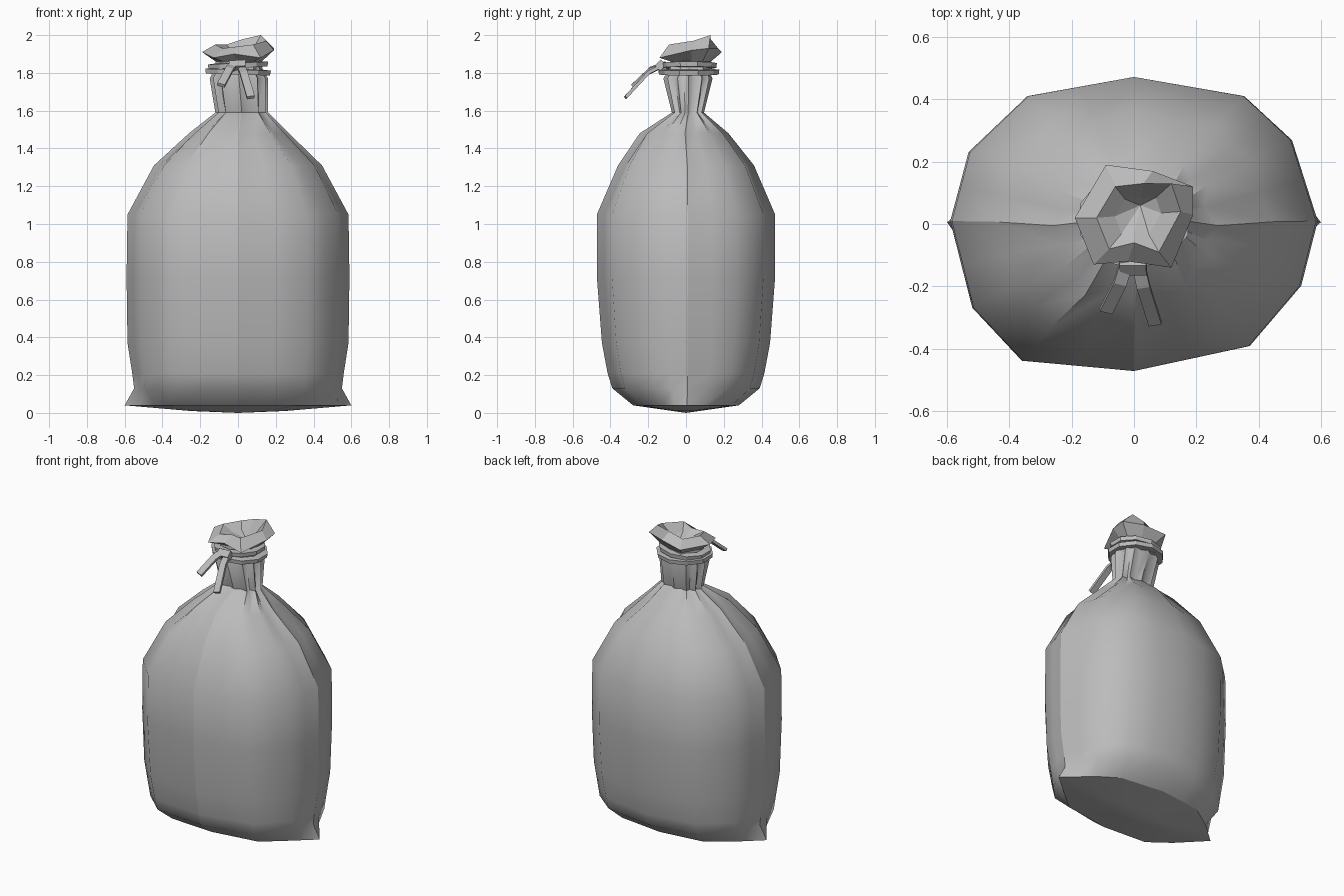
import bpy
import bmesh
import math
from mathutils import Vector, Matrix

old = bpy.data.objects.get("Cube")
if old:
    bpy.data.objects.remove(old, do_unlink=True)

# One plain grey for cloth and cord
grey = bpy.data.materials.new("plain_grey")
grey.use_nodes = True
grey.diffuse_color = (0.5, 0.5, 0.5, 1)
shader = next(n for n in grey.node_tree.nodes if n.type == "BSDF_PRINCIPLED")
shader.inputs["Base Color"].default_value = grey.diffuse_color
shader.inputs["Roughness"].default_value = 0.8


def finish(name, bm):
    bmesh.ops.recalc_face_normals(bm, faces=bm.faces)
    mesh = bpy.data.meshes.new(name)
    bm.to_mesh(mesh)
    bm.free()
    mesh.materials.append(grey)
    obj = bpy.data.objects.new(name, mesh)
    bpy.context.collection.objects.link(obj)
    return obj


def loft(name, rings, start=None, end=None):
    """Skin rings of equal length; close each end with a fan or a flat cap."""
    bm = bmesh.new()
    loops = [[bm.verts.new(p) for p in r] for r in rings]
    n = len(loops[0])
    for a, b in zip(loops, loops[1:]):
        for i in range(n):
            j = (i + 1) % n
            bm.faces.new((a[i], a[j], b[j], b[i]))
    for loop, tip in ((loops[0], start), (loops[-1], end)):
        if tip is None:
            bm.faces.new(loop)
        else:
            c = bm.verts.new(tip)
            for i in range(n):
                bm.faces.new((loop[i], loop[(i + 1) % n], c))
    return finish(name, bm)


# Sack body: uneven twelve-sided plan, with a pleat between every two corners
PLAN = [(1, 0.02), (0.86, 0.57), (0.6, 0.87), (0, 1), (-0.58, 0.87), (-0.9, 0.49),
        (-1, 0.02), (-0.88, -0.57), (-0.61, -0.93), (0, -1), (0.63, -0.83), (0.91, -0.42)]
SEAM_Z = 0.04


def sack_ring(z, rx, ry, cx=0, cy=0, pleat=0, ear=None):
    pts = [Vector((x * rx, y * ry, 0)) for x, y in PLAN]
    if ear:                                  # pulled out bottom corners
        pts[0].x, pts[6].x = ear, -ear
    out = []
    for i, p in enumerate(pts):
        mid = (p + pts[(i + 1) % len(pts)]) / 2 * (1 - pleat)
        out += [p, mid]
    return [p + Vector((cx, cy, z)) for p in out]


sack = loft("sack_body", [
    sack_ring(0.01, 0.25, 0.07),
    sack_ring(SEAM_Z, 0.5, 0.28, ear=0.6),
    sack_ring(0.13, 0.56, 0.39, ear=0.55),
    sack_ring(0.21, 0.565, 0.415, ear=0.56),
    sack_ring(0.37, 0.585, 0.445),
    sack_ring(0.72, 0.59, 0.472),
    sack_ring(1.05, 0.585, 0.472),
    sack_ring(1.31, 0.445, 0.36, pleat=0.03),
    sack_ring(1.48, 0.265, 0.235, 0.005, -0.01, pleat=0.1),
    sack_ring(1.59, 0.14, 0.085, 0.02, 0.01, pleat=0.18),
    sack_ring(1.77, 0.155, 0.13, 0.005, 0.01, pleat=0.14),
    sack_ring(1.83, 0.12, 0.1, 0, 0.015),
], start=(0, 0, 0), end=(0, 0.015, 1.83))
mesh = sack.data
mesh.shade_smooth()
mesh.set_sharp_from_angle(angle=math.radians(48))

# Crisp seams: round the bottom, down both sides and down the front
for e in mesh.edges:
    a, b = (mesh.vertices[v].co for v in e.vertices)
    bottom = abs(a.z - SEAM_Z) + abs(b.z - SEAM_Z) < 0.001
    upright = abs(a.z - b.z) > 0.05 and min(a.z, b.z) > 0.03
    side = upright and max(abs(a.y), abs(b.y)) < 0.016 and max(abs(a.x), abs(b.x)) > 0.2
    front = upright and max(abs(a.x), abs(b.x)) < 0.03 and a.y < 0
    if bottom or side or front:
        e.use_edge_sharp = True

# Gathered mouth: crumpled cloth that folds out over the cord and dips inside
rim = [Vector(p) for p in (
    (-0.19, 0.02, 1.91), (-0.13, -0.13, 1.88), (-0.02, -0.12, 1.9), (0.12, -0.14, 1.88),
    (0.19, 0.03, 1.92), (0.19, 0.12, 1.93), (0.06, 0.17, 1.93), (-0.09, 0.19, 1.91))]
crest = [Vector(p) for p in (
    (-0.12, 0.02, 1.95), (-0.08, -0.08, 1.93), (0, -0.06, 1.94), (0.08, -0.09, 1.95),
    (0.15, 0.04, 1.97), (0.12, 0.13, 2.0), (0.03, 0.13, 1.98), (-0.06, 0.12, 1.95))]


def shrink(ring, s, z):
    return [Vector((0.01 + (p.x - 0.01) * s, 0.03 + (p.y - 0.03) * s, z)) for p in ring]


loft("gathered_mouth",
     [shrink(rim, 0.68, 1.79), shrink(rim, 0.64, 1.86), rim, crest, shrink(crest, 0.55, 1.91)],
     start=(0, 0.02, 1.79), end=(0.02, 0.06, 1.87))


# Cord: two slightly tilted turns round the neck
def cord_turn(name, z, radius, tilt):
    place = (Matrix.Translation((0, 0.015, z)) @ Matrix.Rotation(tilt, 4, "Y")
             @ Matrix.Diagonal((1.05, 0.93, 1, 1)))
    rings = []
    for i in range(10):
        a = math.tau * (i + 0.5) / 10
        rings.append([place @ Vector((math.cos(a) * (radius + u), math.sin(a) * (radius + u), v))
                      for u, v in ((-0.03, -0.014), (0.008, -0.014), (0.012, 0.012), (-0.03, 0.016))])
    bm = bmesh.new()
    loops = [[bm.verts.new(p) for p in r] for r in rings]
    for i, a in enumerate(loops):
        b = loops[(i + 1) % len(loops)]
        for k in range(4):
            m = (k + 1) % 4
            bm.faces.new((a[k], b[k], b[m], a[m]))
    finish(name, bm)


cord_turn("cord_lower_turn", 1.805, 0.162, 0.03)
cord_turn("cord_upper_turn", 1.84, 0.148, -0.05)


# Cord ends: flat strips hanging from the knot
def strip(name, path, width, thick):
    pts = [Vector(p) for p in path]
    along = (pts[-1] - pts[0]).normalized()
    side = along.cross(Vector((0, -1, 1))).normalized()
    up = side.cross(along)
    loft(name, [[p + side * width * s + up * thick * t
                 for s, t in ((-0.5, -0.5), (0.5, -0.5), (0.5, 0.5), (-0.5, 0.5))] for p in pts])


strip("cord_end_right", [(-0.02, -0.11, 1.85), (-0.045, -0.19, 1.82), (-0.09, -0.28, 1.735)], 0.042, 0.018)
strip("cord_end_left", [(0.01, -0.11, 1.845), (0.03, -0.2, 1.8), (0.068, -0.32, 1.67)], 0.042, 0.018)
strip("cord_knot", [(-0.045, -0.135, 1.835), (0.04, -0.135, 1.84)], 0.045, 0.04)
